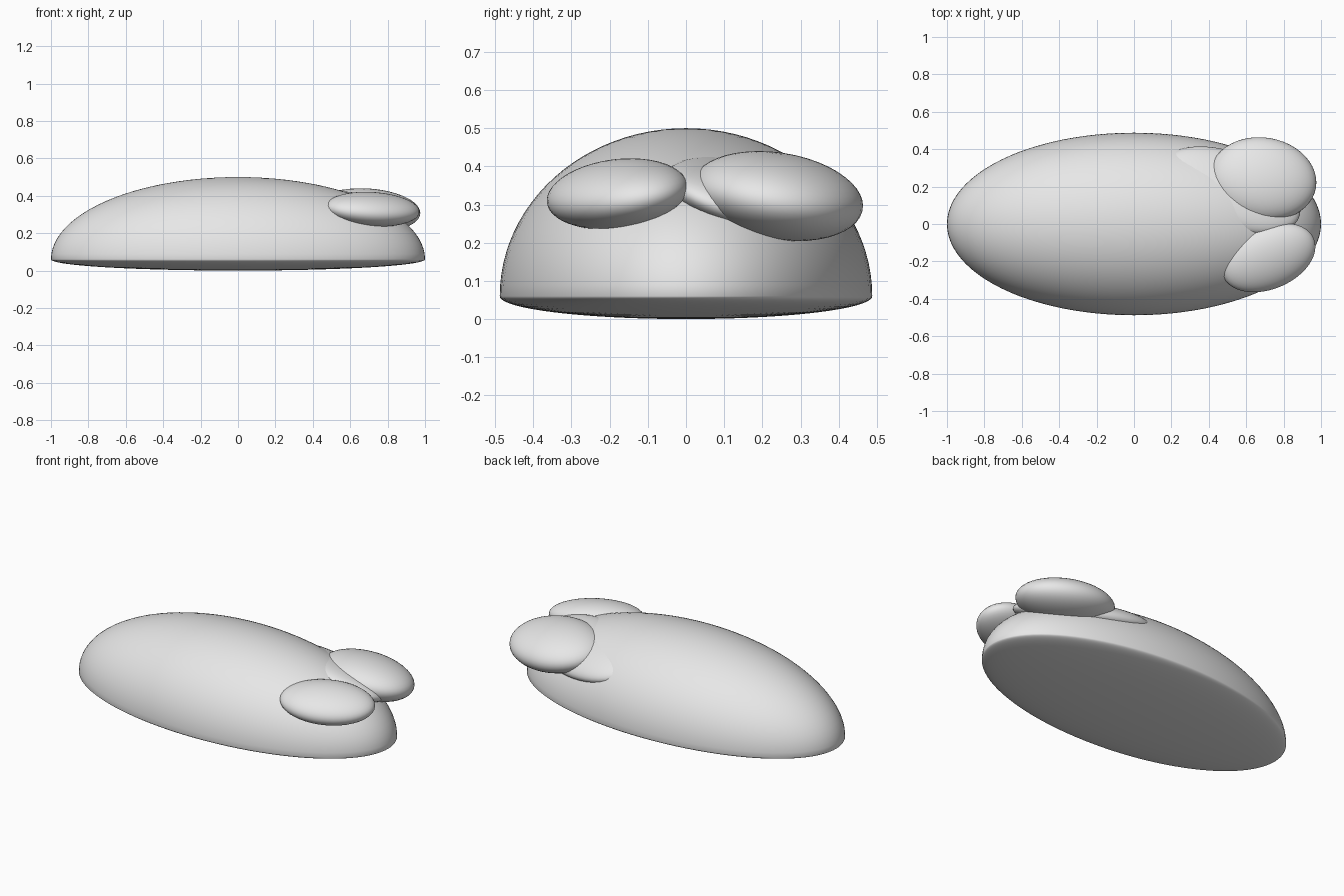
import bpy
import math
from mathutils import Matrix, Vector

if "Cube" in bpy.data.objects:
    bpy.data.objects.remove(bpy.data.objects["Cube"])

grey = bpy.data.materials.new("light_grey")
grey.diffuse_color = (0.8, 0.8, 0.8, 1)
grey.use_nodes = True
grey.node_tree.nodes["Principled BSDF"].inputs["Base Color"].default_value = grey.diffuse_color


def sphere(name, segments=64, rings=32):
    bpy.ops.mesh.primitive_uv_sphere_add(segments=segments, ring_count=rings, radius=1)
    ob = bpy.context.object
    ob.name = name
    ob.data.materials.append(grey)
    bpy.ops.object.shade_smooth()
    return ob


def tilted_lobe(name, centre, half, xy, xz, yz):
    """Ellipsoid with given half extents; xy, xz, yz (-1..1) say how much it leans."""
    hx, hy, hz = half
    b = math.sqrt(1 - xy * xy)
    c = (yz - xy * xz) / b
    d = math.sqrt(1 - xz * xz - c * c)
    shape = Matrix(((hx, 0, 0), (hy * xy, hy * b, 0), (hz * xz, hz * c, hz * d)))
    ob = sphere(name, 48, 24)
    ob.data.transform(Matrix.Translation(Vector(centre)) @ shape.to_4x4())
    return ob


# Domed body: tall upper half, shallow rounded underside
body = sphere("body", 96, 48)
for v in body.data.vertices:
    x, y, z = v.co
    v.co = (x, y * 0.488, 0.06 + z * (0.44 if z > 0 else 0.06))

# Two large lobes at the right end and a flatter one partly sunk in the body
tilted_lobe("front_lobe", (0.72, -0.18, 0.328), (0.25, 0.185, 0.093), 0.32, -0.15, 0.19)
tilted_lobe("back_lobe", (0.69, 0.24, 0.322), (0.285, 0.224, 0.118), -0.08, -0.12, -0.22)
tilted_lobe("sunken_lobe", (0.52, 0.18, 0.318), (0.37, 0.235, 0.11), -0.45, -0.17, -0.45)
